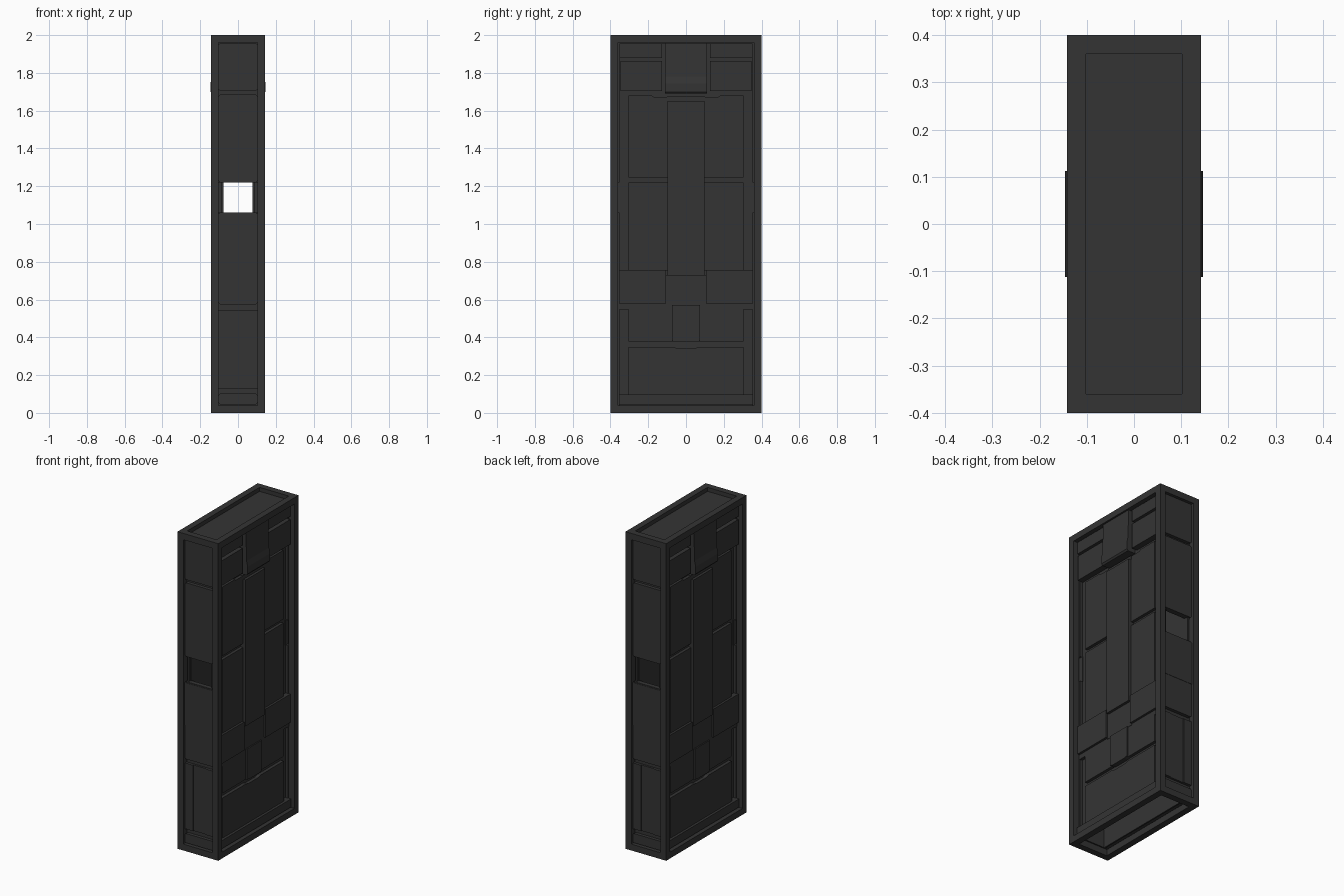
import bpy, bmesh

if "Cube" in bpy.data.objects:
    bpy.data.objects.remove(bpy.data.objects["Cube"])

mat = bpy.data.materials.new("dark_grey")
mat.diffuse_color = (0.034, 0.034, 0.034, 1)
mat.use_nodes = True
mat.node_tree.nodes["Principled BSDF"].inputs["Base Color"].default_value = mat.diffuse_color


def finish(bm, name):
    bmesh.ops.recalc_face_normals(bm, faces=bm.faces)
    me = bpy.data.meshes.new(name)
    bm.to_mesh(me)
    bm.free()
    ob = bpy.data.objects.new(name, me)
    bpy.context.collection.objects.link(ob)
    me.materials.append(mat)
    return ob


def box(name, x, y, z):
    bm = bmesh.new()
    bmesh.ops.create_cube(bm, size=1)
    for v in bm.verts:
        for i, (a, b) in enumerate((x, y, z)):
            v.co[i] = a if v.co[i] < 0 else b
    return finish(bm, name)


def prism(name, pts, lo, hi, axis):
    """Extrude a profile along x (points are y,z) or along y (points are x,z)."""
    def at(p, d):
        return (d, p[0], p[1]) if axis == 'x' else (p[0], d, p[1])
    bm = bmesh.new()
    f = [bm.faces.new([bm.verts.new(at(p, d)) for p in pts]) for d in (lo, hi)]
    n = len(pts)
    a, b = list(f[0].verts), list(f[1].verts)
    for i in range(n):
        bm.faces.new((a[i], a[(i + 1) % n], b[(i + 1) % n], b[i]))
    return finish(bm, name)


def rounded(x, z, c=0.008):
    """Rectangle profile with clipped corners."""
    return [(-x, z[0] + c), (-x + c, z[0]), (x - c, z[0]), (x, z[0] + c),
            (x, z[1] - c), (x - c, z[1]), (-x + c, z[1]), (-x, z[1] - c)]


def span(s, a, b):
    return tuple(sorted((s * a, s * b)))


W, D, H, T = 0.142, 0.4, 2.0, 0.04
IW, ID = W - T, D - T
BACK = 0.085   # outer face of the recessed side backing

# Outer frame: posts, long rails and short rails
for sx in (-1, 1):
    for sy in (-1, 1):
        box("corner_post", span(sx, IW, W), span(sy, ID, D), (0, H))
    for z in (0, H - T):
        box("long_rail", span(sx, IW, W), (-ID, ID), (z, z + T))
for sy in (-1, 1):
    for z in (0, H - T):
        box("short_rail", (-IW, IW), span(sy, ID, D), (z, z + T))

# Recessed top plate
box("top_plate", (-IW, IW), (-ID, ID), (1.955, 1.975))

# Large side faces
for s in (-1, 1):
    def side(name, depth, y, z):
        return box(name, span(s, BACK - 0.002, depth), y, z)

    def plate(name, depth, pts):
        return prism(name, pts, s * (BACK - 0.002), s * depth, 'x')

    box("side_backing", span(s, 0.076, BACK), (-ID, ID), (T, 1.957))

    # full-width and centred panels
    side("kick_bar", 0.122, (-0.355, 0.355), (0.045, 0.097))
    plate("lower_panel", 0.106, [(-0.305, 0.097), (0.305, 0.097), (0.305, 0.35), (0.07, 0.35),
                                 (0.05, 0.343), (-0.05, 0.343), (-0.07, 0.35), (-0.305, 0.35)])
    plate("centre_latch", 0.114, [(-0.05, 0.375), (0.05, 0.375), (0.073, 0.38), (0.073, 0.572),
                                  (-0.073, 0.572), (-0.073, 0.38)])
    side("spine_base", 0.106, (-0.108, 0.108), (0.57, 0.73))
    side("spine", 0.122, (-0.097, 0.097), (0.728, 1.65))
    side("spine_cap", 0.106, (-0.1, 0.1), (1.65, 1.675))
    prism("top_shield", [(s * x, z) for x, z in ((BACK, 1.69), (0.138, 1.69), (0.146, 1.7),
          (0.146, 1.745), (0.138, 1.78), (0.134, 1.957), (BACK, 1.957))], -0.112, 0.112, 'y')

    # panels mirrored left and right of the spine
    for m in (-1, 1):
        side("top_corner_panel", 0.12, span(m, 0.127, 0.353), (1.88, 1.955))
        side("upper_corner_panel", 0.122, span(m, 0.127, 0.348), (1.705, 1.862))
        plate("upper_panel", 0.104, [(m * y, z) for y, z in ((0.09, 1.245), (0.305, 1.245),
              (0.305, 1.68), (0.18, 1.68), (0.17, 1.672), (0.09, 1.672))])
        side("middle_panel", 0.104, span(m, 0.09, 0.305), (0.755, 1.22))
        side("hip_panel", 0.118, span(m, 0.106, 0.355), (0.578, 0.757))
        plate("low_flank_panel", 0.104, [(m * y, z) for y, z in ((0.07, 0.378), (0.305, 0.378),
              (0.305, 0.548), (0.358, 0.548), (0.358, 0.578), (0.07, 0.578))])

# Narrow front and back faces, with a see-through window at mid height
for s in (-1, 1):
    for z in ((T, 1.06), (1.22, 1.957)):
        box("end_backing", (-IW, IW), span(s, 0.352, 0.364), z)
    for name, z in (("end_kick", (0.045, 0.103)), ("end_middle", (0.573, 1.062)),
                    ("end_upper", (1.22, 1.685)), ("end_top", (1.705, 1.957))):
        prism(name, rounded(0.102, z), s * 0.36, s * 0.385, 'y')
    box("end_plate", (-0.102, 0.102), span(s, 0.38, 0.387), (0.787, 1.055))
    for a, b in ((-0.102, -0.046), (-0.046, 0.046), (0.046, 0.102)):
        box("end_slat", (a, b), span(s, 0.36, 0.382 if a != -0.046 else 0.377), (0.13, 0.545))
    # window jambs
    for m in (-1, 1):
        box("window_jamb", span(m, 0.078, 0.09), span(s, 0.345, 0.375), (1.06, 1.22))
